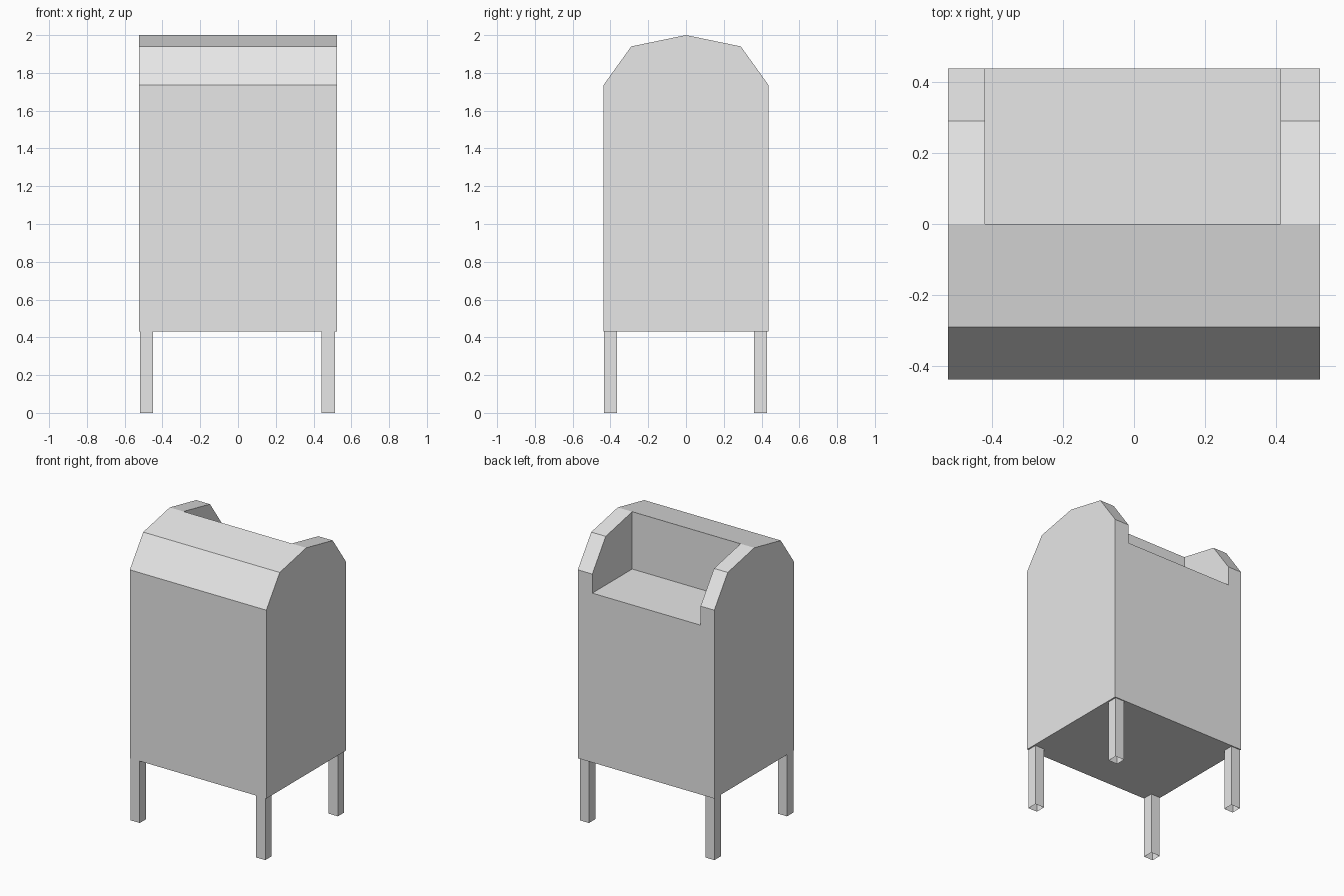
import bpy
import bmesh

cube = bpy.data.objects.get("Cube")
if cube:
    bpy.data.objects.remove(cube, do_unlink=True)

grey = bpy.data.materials.new("light grey")
grey.use_nodes = True
grey.diffuse_color = (0.8, 0.8, 0.8, 1)
grey.node_tree.nodes["Principled BSDF"].inputs["Base Color"].default_value = (0.8, 0.8, 0.8, 1)

HALF_W, HALF_D, BASE = 0.523, 0.437, 0.43
SHOULDER, FLOOR = 1.735, 1.603


def finish(name, bm):
    bmesh.ops.recalc_face_normals(bm, faces=bm.faces)
    mesh = bpy.data.meshes.new(name)
    bm.to_mesh(mesh)
    bm.free()
    mesh.materials.append(grey)
    obj = bpy.data.objects.new(name, mesh)
    bpy.context.collection.objects.link(obj)
    return obj


def extruded_profile(name, profile, x0, x1):
    """Closed (y, z) profile swept along x."""
    bm = bmesh.new()
    face = bm.faces.new([bm.verts.new((x0, y, z)) for y, z in profile])
    ext = bmesh.ops.extrude_face_region(bm, geom=[face])["geom"]
    bmesh.ops.translate(bm, vec=(x1 - x0, 0, 0),
                        verts=[v for v in ext if isinstance(v, bmesh.types.BMVert)])
    return finish(name, bm)


# Cabinet with a faceted arched roof
roof = [(HALF_D, SHOULDER), (0.29, 1.94), (0, 2), (-0.29, 1.94), (-HALF_D, SHOULDER)]
cabinet = extruded_profile("cabinet", [(-HALF_D, BASE), (HALF_D, BASE)] + roof,
                           -HALF_W, HALF_W)

# Recess cut out of the back half of the roof
cutter = extruded_profile("recess_cutter", [(0, FLOOR), (1, FLOOR), (1, 2.2), (0, 2.2)],
                          -0.418, 0.412)
cutter.hide_render = True
cutter.hide_viewport = True
cut = cabinet.modifiers.new("recess", 'BOOLEAN')
cut.operation = 'DIFFERENCE'
cut.solver = 'EXACT'
cut.object = cutter

# Four square legs, hollow at the foot
for side, sx in (("left", 1), ("right", -1)):
    for end, sy in (("front", -1), ("back", 1)):
        bm = bmesh.new()
        bmesh.ops.create_cube(bm, size=1)
        bmesh.ops.scale(bm, vec=(0.07, 0.07, BASE), verts=bm.verts)
        bmesh.ops.translate(bm, vec=(sx * 0.481 - 0.003, sy * 0.397 - 0.002, BASE / 2),
                            verts=bm.verts)
        bmesh.ops.recalc_face_normals(bm, faces=bm.faces)
        caps = [f for f in bm.faces if abs(f.normal.z) > 0.9]
        bmesh.ops.delete(bm, geom=caps, context='FACES_ONLY')
        finish(f"{end}_{side}_leg", bm)
